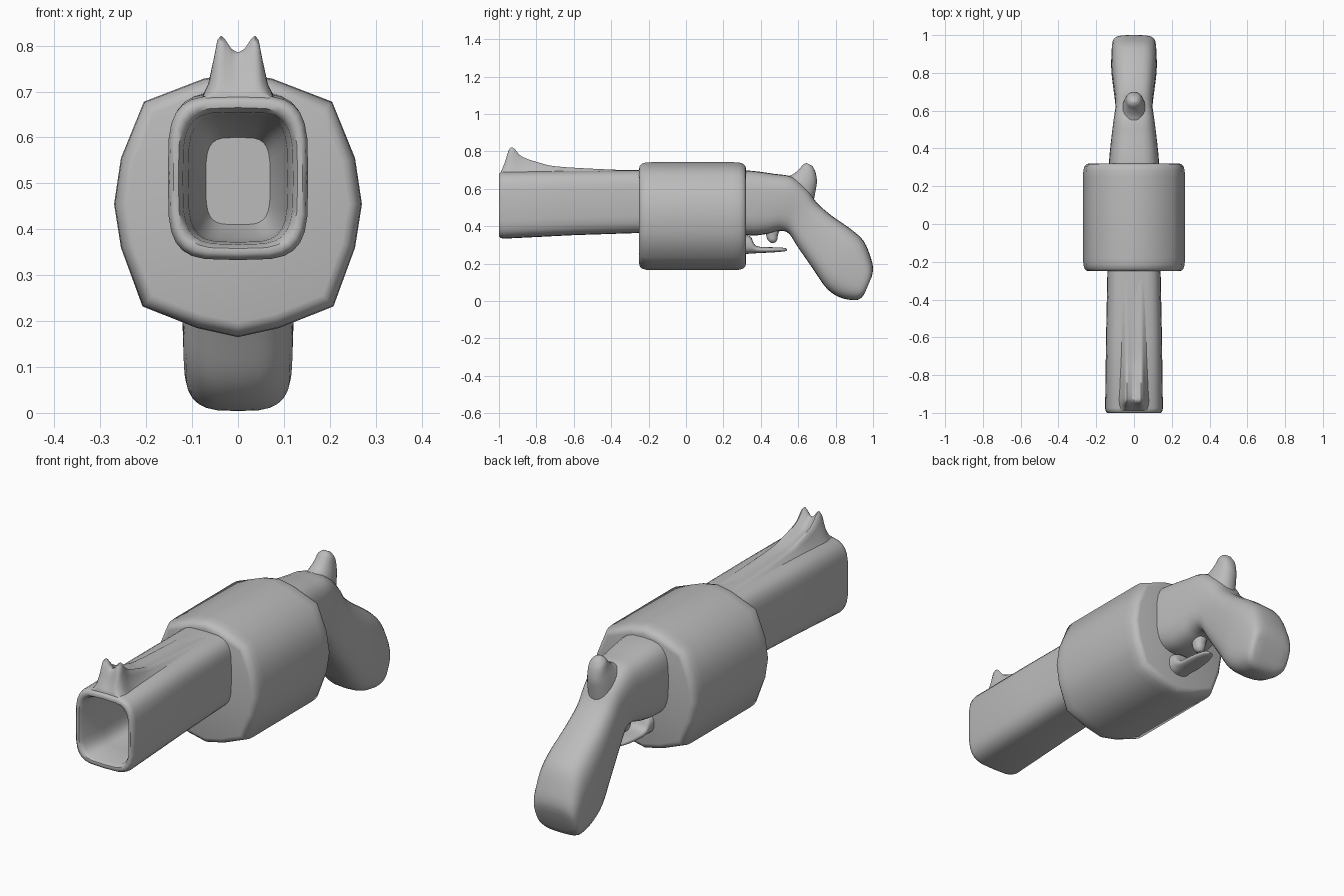
import bpy, bmesh, math
from mathutils import Vector

grey = bpy.data.materials.new("plain grey")
grey.diffuse_color = (0.5, 0.5, 0.5, 1)


def loft(name, rings, angle=50):
    """Skin a list of equal-length rings and cap both ends."""
    bm = bmesh.new()
    vs = [[bm.verts.new(p) for p in r] for r in rings]
    n = len(rings[0])
    for a, b in zip(vs, vs[1:]):
        for i in range(n):
            j = (i + 1) % n
            bm.faces.new((a[i], a[j], b[j], b[i]))
    bm.faces.new(vs[0])
    bm.faces.new(vs[-1])
    bmesh.ops.recalc_face_normals(bm, faces=bm.faces)
    bmesh.ops.triangulate(bm, faces=[f for f in bm.faces if len(f.verts) > 4])
    me = bpy.data.meshes.new(name)
    bm.to_mesh(me)
    bm.free()
    me.materials.append(grey)
    ob = bpy.data.objects.new(name, me)
    bpy.context.collection.objects.link(ob)
    bpy.ops.object.select_all(action='DESELECT')
    ob.select_set(True)
    bpy.context.view_layer.objects.active = ob
    bpy.ops.object.shade_smooth_by_angle(angle=math.radians(angle))
    return ob


def oval(a, b, hw, n, count=28):
    """Superellipse ring between two side-view points (y, z), half width hw."""
    a, b = Vector((0, *a)), Vector((0, *b))
    c, u = (a + b) / 2, (a - b) / 2
    ring = []
    for i in range(count):
        t = 2 * math.pi * i / count
        s, k = math.sin(t), math.cos(t)
        e = 2 / n
        p = c + u * math.copysign(abs(s) ** e, s)
        p.x = hw * math.copysign(abs(k) ** e, k)
        ring.append(p)
    return ring


def smooth_path(rows, steps=4):
    """Catmull-Rom interpolation of rows of numbers."""
    rows = [Vector(r) for r in rows]
    out = []
    for i in range(len(rows) - 1):
        p0, p1 = rows[max(i - 1, 0)], rows[i]
        p2, p3 = rows[i + 1], rows[min(i + 2, len(rows) - 1)]
        for k in range(steps):
            t = k / steps
            out.append(0.5 * (2 * p1 + (p2 - p0) * t + (2 * p0 - 5 * p1 + 4 * p2 - p3) * t * t
                              + (3 * p1 - p0 - 3 * p2 + p3) * t ** 3))
    return out + [rows[-1]]


def tube(name, rows, n=2.5, steps=4):
    """Rows hold y, z of one edge, y, z of the other edge, half width."""
    loft(name, [oval(r[:2], r[2:4], r[4], n) for r in smooth_path(rows, steps)])


# hollow barrel: outside, rounded lip, tapering bore
barrel = [(-0.20, 0.70, 0.365, 0.14), (-0.60, 0.697, 0.352, 0.148),
          (-0.975, 0.692, 0.333, 0.153), (-0.993, 0.687, 0.338, 0.149),
          (-1.0, 0.678, 0.347, 0.141), (-0.998, 0.665, 0.358, 0.13),
          (-0.98, 0.655, 0.367, 0.12), (-0.85, 0.65, 0.372, 0.108),
          (-0.50, 0.63, 0.38, 0.092), (-0.42, 0.60, 0.41, 0.07)]
loft("barrel", [oval((y, t), (y, b), w, 4) for y, t, b, w in barrel])

# faceted drum with rounded ends
half = [(0, 0.742), (0.075, 0.728), (0.205, 0.678), (0.255, 0.555), (0.27, 0.455),
        (0.255, 0.36), (0.208, 0.232), (0.09, 0.185), (0, 0.165)]
outline = half + [(-x, z) for x, z in half[-2:0:-1]]
ends = [(-0.25, 0.89), (-0.247, 0.93), (-0.236, 0.97), (-0.215, 0.993), (-0.18, 1.0),
        (0.25, 1.0), (0.285, 0.993), (0.306, 0.97), (0.317, 0.93), (0.32, 0.89)]
loft("drum", [[Vector((x * s, y, 0.455 + (z - 0.455) * s)) for x, z in outline]
              for y, s in ends])

# rear frame flowing into the grip
tube("frame_and_grip", [
    (0.28, 0.70, 0.28, 0.36, 0.135), (0.36, 0.695, 0.36, 0.35, 0.13),
    (0.47, 0.68, 0.44, 0.36, 0.12), (0.57, 0.662, 0.50, 0.375, 0.11),
    (0.65, 0.595, 0.55, 0.36, 0.10), (0.70, 0.525, 0.60, 0.285, 0.10),
    (0.78, 0.455, 0.68, 0.17, 0.11), (0.88, 0.385, 0.75, 0.07, 0.12),
    (0.95, 0.32, 0.82, 0.02, 0.12), (0.99, 0.225, 0.90, 0.004, 0.116),
    (1.0, 0.17, 0.935, 0.015, 0.106), (0.993, 0.13, 0.955, 0.04, 0.09)], 3.2)

# hammer
tube("hammer", [
    (0.48, 0.65, 0.68, 0.52, 0.07), (0.56, 0.672, 0.693, 0.59, 0.056),
    (0.60, 0.70, 0.70, 0.64, 0.045), (0.625, 0.728, 0.692, 0.69, 0.036),
    (0.645, 0.738, 0.675, 0.722, 0.016)], 2.2)

# trigger and the tongue below it
tube("trigger", [
    (0.425, 0.39, 0.51, 0.40, 0.032), (0.43, 0.345, 0.492, 0.355, 0.028),
    (0.44, 0.322, 0.488, 0.328, 0.024), (0.455, 0.31, 0.478, 0.312, 0.012)], 2.2)
tube("trigger_tongue", [
    (0.29, 0.36, 0.29, 0.25, 0.06), (0.345, 0.345, 0.345, 0.253, 0.056),
    (0.375, 0.295, 0.39, 0.256, 0.05), (0.47, 0.287, 0.47, 0.26, 0.042),
    (0.525, 0.284, 0.525, 0.265, 0.026), (0.54, 0.278, 0.54, 0.27, 0.01)], 2.4)

# twin-horned front sight fading into a rib along the barrel
prof = [(0.085, -0.1), (0.065, 0.2), (0.052, 0.65), (0.045, 0.93), (0.037, 1.0),
        (0.029, 0.95), (0.014, 0.78), (0, 0.72)]
prof += [(-x, h) for x, h in prof[-2::-1]]
sight = [(-0.988, 0.003), (-0.967, 0.055), (-0.947, 0.118), (-0.925, 0.13), (-0.888, 0.09),
         (-0.85, 0.07), (-0.78, 0.048), (-0.70, 0.03), (-0.50, 0.017), (-0.24, 0.006)]
loft("front_sight", [[Vector((x, y, 0.69 + h * k if k > 0 else 0.675)) for x, k in prof]
                     for y, h in smooth_path(sight, 3)])
